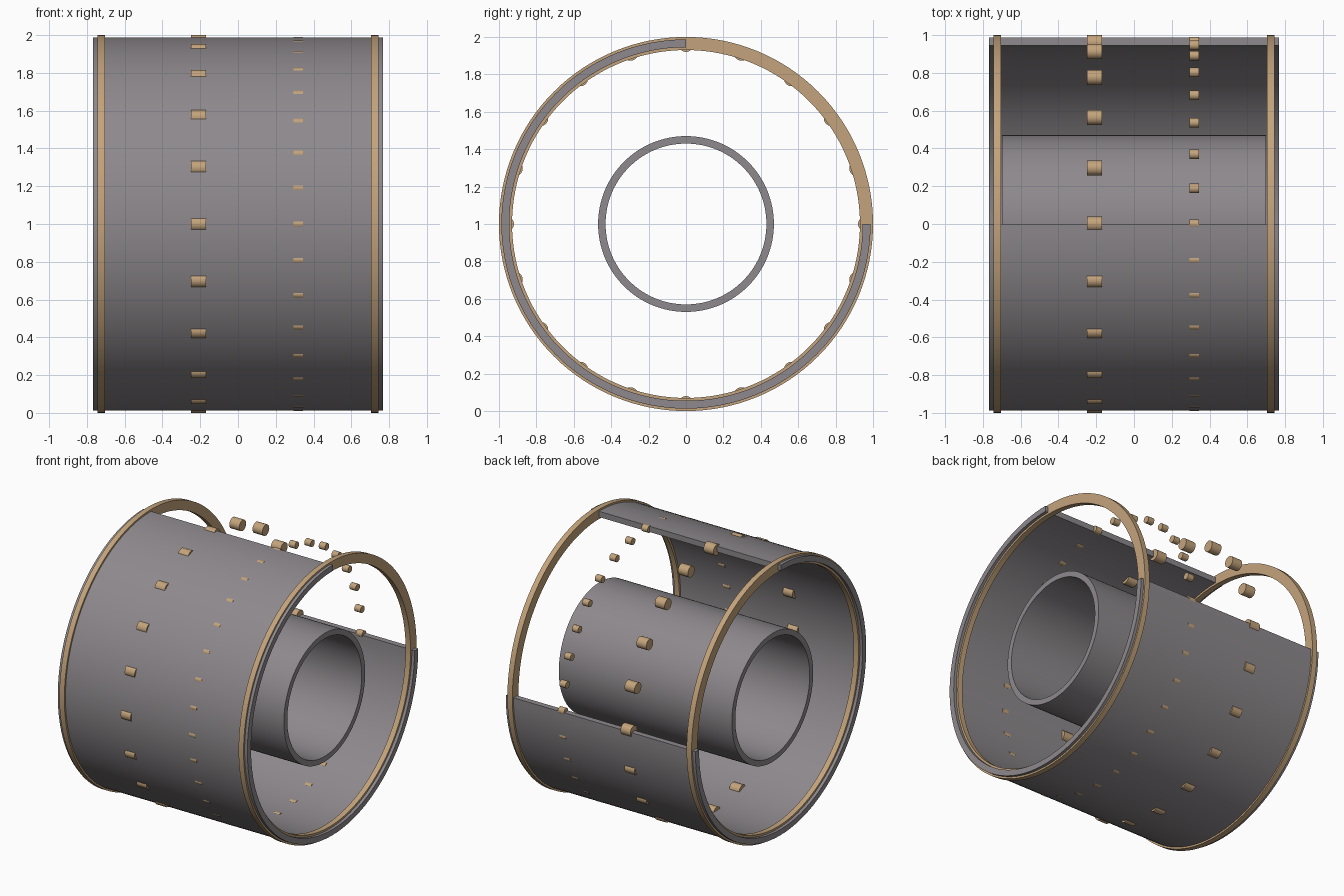
import bpy, bmesh, math
from mathutils import Matrix, Vector

cube = bpy.data.objects.get("Cube")
if cube:
    bpy.data.objects.remove(cube, do_unlink=True)

CENTRE = Vector((0, 0, 1))


def material(name, rgb):
    mat = bpy.data.materials.new(name)
    mat.use_nodes = True
    mat.diffuse_color = (*rgb, 1)
    mat.node_tree.nodes["Principled BSDF"].inputs["Base Color"].default_value = (*rgb, 1)
    return mat


grey = material("warm grey", (0.27, 0.25, 0.265))
tan = material("tan", (0.55, 0.37, 0.20))


def finish(name, bm, mat):
    bmesh.ops.recalc_face_normals(bm, faces=bm.faces)
    mesh = bpy.data.meshes.new(name)
    bm.to_mesh(mesh)
    bm.free()
    mesh.materials.append(mat)
    obj = bpy.data.objects.new(name, mesh)
    bpy.context.collection.objects.link(obj)
    bpy.ops.object.select_all(action="DESELECT")
    obj.select_set(True)
    bpy.context.view_layer.objects.active = obj
    bpy.ops.object.shade_smooth_by_angle(angle=math.radians(35))
    return obj


def tube(name, mat, x0, x1, r_in, r_out, sweep=360, steps=128):
    """Rectangular section swept about the x axis, starting at the top."""
    bm = bmesh.new()
    corners = [(x0, r_in), (x1, r_in), (x1, r_out), (x0, r_out)]
    verts = [bm.verts.new((x, 0, 1 + r)) for x, r in corners]
    edges = [bm.edges.new((verts[i], verts[(i + 1) % 4])) for i in range(4)]
    result = bmesh.ops.spin(bm, geom=verts + edges, cent=CENTRE, axis=(1, 0, 0),
                            angle=math.radians(sweep), steps=steps)
    if sweep < 360:
        # close both cut ends
        bm.faces.new(verts)
        bm.faces.new([v for v in result["geom_last"] if isinstance(v, bmesh.types.BMVert)])
    else:
        bmesh.ops.remove_doubles(bm, verts=bm.verts, dist=0.0001)
    return finish(name, bm, mat)


def peg_row(name, count, x, length, peg_radius, ring_radius):
    """Short pegs lying along x, evenly spaced round the drum."""
    bm = bmesh.new()
    for i in range(count):
        place = (Matrix.Translation(CENTRE)
                 @ Matrix.Rotation(math.tau * i / count, 4, "X")
                 @ Matrix.Translation((x, 0, ring_radius))
                 @ Matrix.Rotation(math.pi / 2, 4, "Y"))
        bmesh.ops.create_cone(bm, cap_ends=True, segments=24, radius1=peg_radius,
                              radius2=peg_radius, depth=length, matrix=place)
    return finish(name, bm, tan)


# Open three-quarter drum and the inner pipe
tube("outer_shell", grey, -0.767, 0.767, 0.945, 0.987, sweep=270, steps=96)
tube("inner_pipe", grey, -0.70, 0.70, 0.43, 0.47)

# Hoops near both ends
for side, x in (("left", 0.725), ("right", -0.725)):
    tube(side + "_hoop", tan, x - 0.02, x + 0.02, 0.93, 1.0)

# Rows of pegs through the shell
peg_row("large_pegs", 20, -0.21, 0.08, 0.04, 0.96)
peg_row("small_pegs", 32, 0.32, 0.05, 0.025, 0.965)
